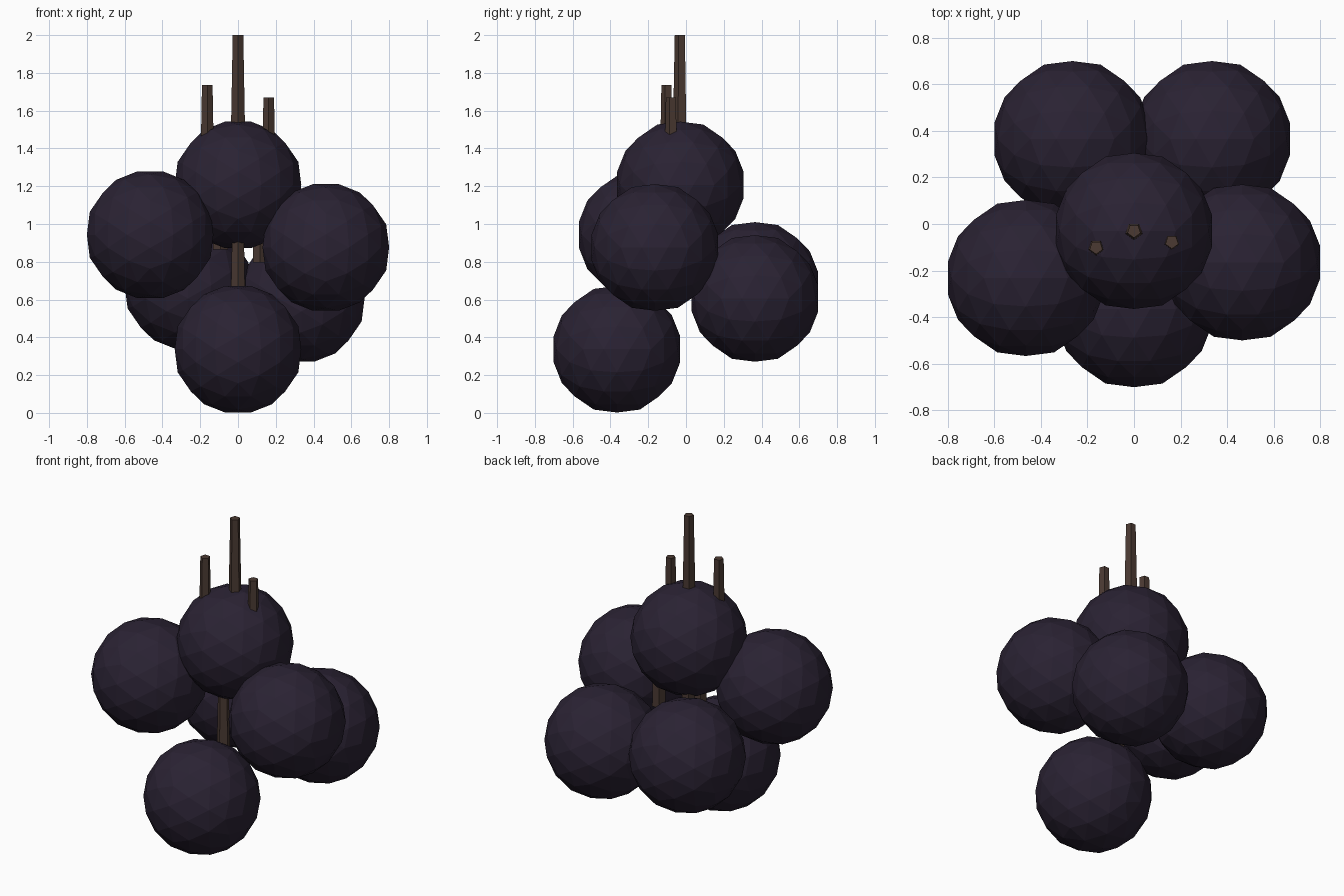
import bpy, bmesh, math
from itertools import product
from mathutils import Vector

if "Cube" in bpy.data.objects:
    bpy.data.objects.remove(bpy.data.objects["Cube"])

R = 0.342            # berry radius
AXIS_Y = -0.03       # y of the bunch's middle axis
STEM_TOP, STEM_BASE = 0.793, 0.19   # stem ends above each berry centre

BERRIES = {
    "top": (0, -0.03, 1.207),
    "left": (-0.465, -0.232, 0.943),
    "right": (0.465, -0.165, 0.876),
    "back_left": (-0.265, 0.365, 0.675),
    "back_right": (0.335, 0.365, 0.606),
    "bottom": (0, -0.366, 0.337),
}


def material(name, color):
    m = bpy.data.materials.new(name)
    m.diffuse_color = (*color, 1)
    m.use_nodes = True
    m.node_tree.nodes["Principled BSDF"].inputs["Base Color"].default_value = m.diffuse_color
    return m


def add_object(name, bm, mat, loc):
    bmesh.ops.recalc_face_normals(bm, faces=bm.faces[:])
    me = bpy.data.meshes.new(name)
    bm.to_mesh(me)
    bm.free()
    me.materials.append(mat)
    ob = bpy.data.objects.new(name, me)
    ob.location = loc
    bpy.context.collection.objects.link(ob)


def hull(points):
    bm = bmesh.new()
    for p in points:
        bm.verts.new(p)
    bmesh.ops.remove_doubles(bm, verts=bm.verts[:], dist=1e-4)
    bmesh.ops.convex_hull(bm, input=bm.verts[:])
    return bm


def faceted_ball(radius):
    # icosahedron with every edge split in three, pushed out to a sphere
    t = (1 + math.sqrt(5)) / 2
    corners = []
    for a, b in product((-1, 1), repeat=2):
        corners += [(a, 0, b * t), (0, a * t, b), (a * t, b, 0)]
    ico = hull(corners)
    points = []
    for f in ico.faces:
        A, B, C = (v.co for v in f.verts)
        points += [(A * i + B * j + C * (3 - i - j)).normalized() * radius
                   for i in range(4) for j in range(4 - i)]
    ico.free()
    return hull(points)


def tapered_stem(r_base, r_top, z0, z1):
    # five-sided, one corner toward the front
    bm = bmesh.new()
    rings = []
    for r, z in ((r_base, z0), (r_top, z1)):
        angles = [2 * math.pi * i / 5 for i in range(5)]
        rings.append([bm.verts.new((r * math.sin(a), -r * math.cos(a), z)) for a in angles])
    lo, hi = rings
    for i in range(5):
        j = (i + 1) % 5
        bm.faces.new((lo[i], lo[j], hi[j], hi[i]))
    bm.faces.new(lo[::-1])
    bm.faces.new(hi)
    return bm


skin = material("berry_skin", (0.023, 0.016, 0.033))
wood = material("stem_wood", (0.069, 0.042, 0.032))

# each berry has an upright stem, pulled in toward the bunch's axis
for name, (x, y, z) in BERRIES.items():
    add_object(name + "_berry", faceted_ball(R), skin, (x, y, z))
    add_object(name + "_stem", tapered_stem(0.041, 0.0295, STEM_BASE, STEM_TOP), wood,
               (x * 0.35, AXIS_Y + (y - AXIS_Y) * 0.35, z))
